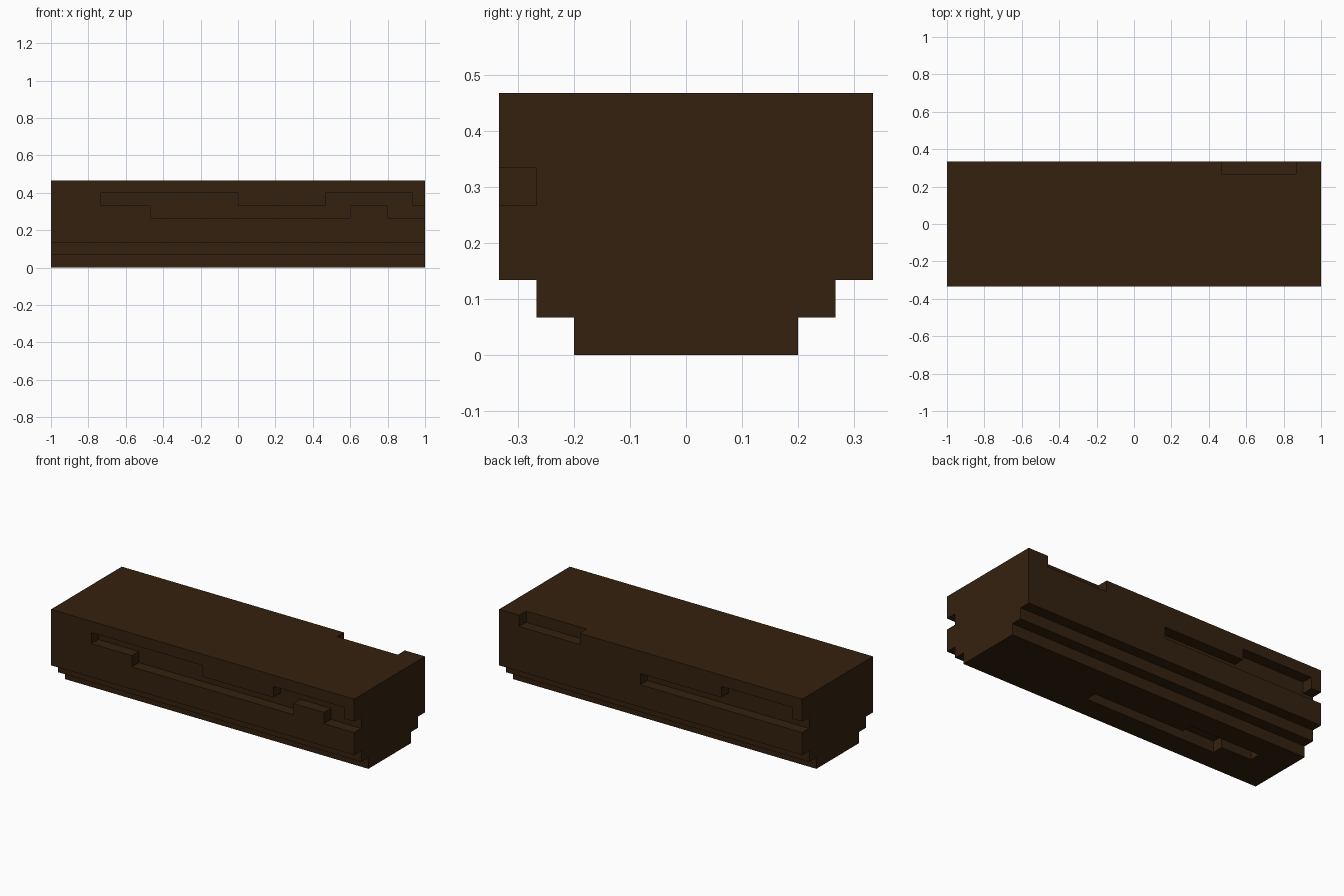
import bpy, bmesh
from mathutils import Vector

cube = bpy.data.objects.get("Cube")
if cube:
    bpy.data.objects.remove(cube, do_unlink=True)

U = 1 / 15  # one block step; the log is 30 x 10 x 7 steps

bark = bpy.data.materials.new("dark_brown")
colour = (0.034, 0.0152, 0.0045, 1)
bark.diffuse_color = colour
bark.use_nodes = True
bark.node_tree.nodes["Principled BSDF"].inputs["Base Color"].default_value = colour


def prism(bm, outline, axis, start, end):
    """Extrude an outline along an axis (0 x, 1 y, 2 z), sizes in steps."""
    points = []
    for a, b in outline:
        p = [a, b]
        p.insert(axis, start)
        points.append(bm.verts.new(Vector(p) * U))
    face = bm.faces.new(points)
    new = bmesh.ops.extrude_face_region(bm, geom=[face])["geom"]
    move = Vector((0, 0, 0))
    move[axis] = (end - start) * U
    bmesh.ops.translate(bm, vec=move, verts=[v for v in new if isinstance(v, bmesh.types.BMVert)])


def make_object(name, bm):
    bmesh.ops.recalc_face_normals(bm, faces=bm.faces)
    mesh = bpy.data.meshes.new(name)
    bm.to_mesh(mesh)
    bm.free()
    mesh.materials.append(bark)
    obj = bpy.data.objects.new(name, mesh)
    bpy.context.collection.objects.link(obj)
    return obj


# Body: stepped cross-section (y, z) run along the length
half = [(3, 0), (3, 1), (4, 1), (4, 2), (5, 2), (5, 7)]
bm = bmesh.new()
prism(bm, half + [(-y, z) for y, z in reversed(half)], 0, -15, 15)
body = make_object("log_body", bm)

# Cutters: stepped cracks, one step deep, overshooting the outer faces
bm = bmesh.new()
front_crack = [(-11, 5), (-7, 5), (-7, 4), (9, 4), (9, 5), (12, 5), (12, 4), (16, 4),
               (16, 5), (14, 5), (14, 6), (7, 6), (7, 5), (0, 5), (0, 6), (-11, 6)]
back_crack = [(1, 4), (1, 5), (-7, 5), (-7, 6), (-14, 6), (-14, 5), (-16, 5), (-16, 4)]
bottom_crack = [(4, -1), (4, 0), (-5, 0), (-5, 1), (-12, 1), (-12, 0), (-9, 0), (-9, -1)]
top_notch = [(7, 6), (13, 6), (13, 8), (7, 8)]
prism(bm, front_crack, 1, -6, -4)
prism(bm, back_crack, 1, 4, 6)
prism(bm, top_notch, 1, 4, 6)
prism(bm, bottom_crack, 2, -1, 1)
cutter = make_object("crack_cutter", bm)
cutter.hide_render = True

# Carve the cracks and drop the helper
carve = body.modifiers.new("cracks", 'BOOLEAN')
carve.operation = 'DIFFERENCE'
carve.solver = 'EXACT'
carve.object = cutter
bpy.context.view_layer.objects.active = body
bpy.ops.object.modifier_apply(modifier=carve.name)
bpy.data.objects.remove(cutter, do_unlink=True)
